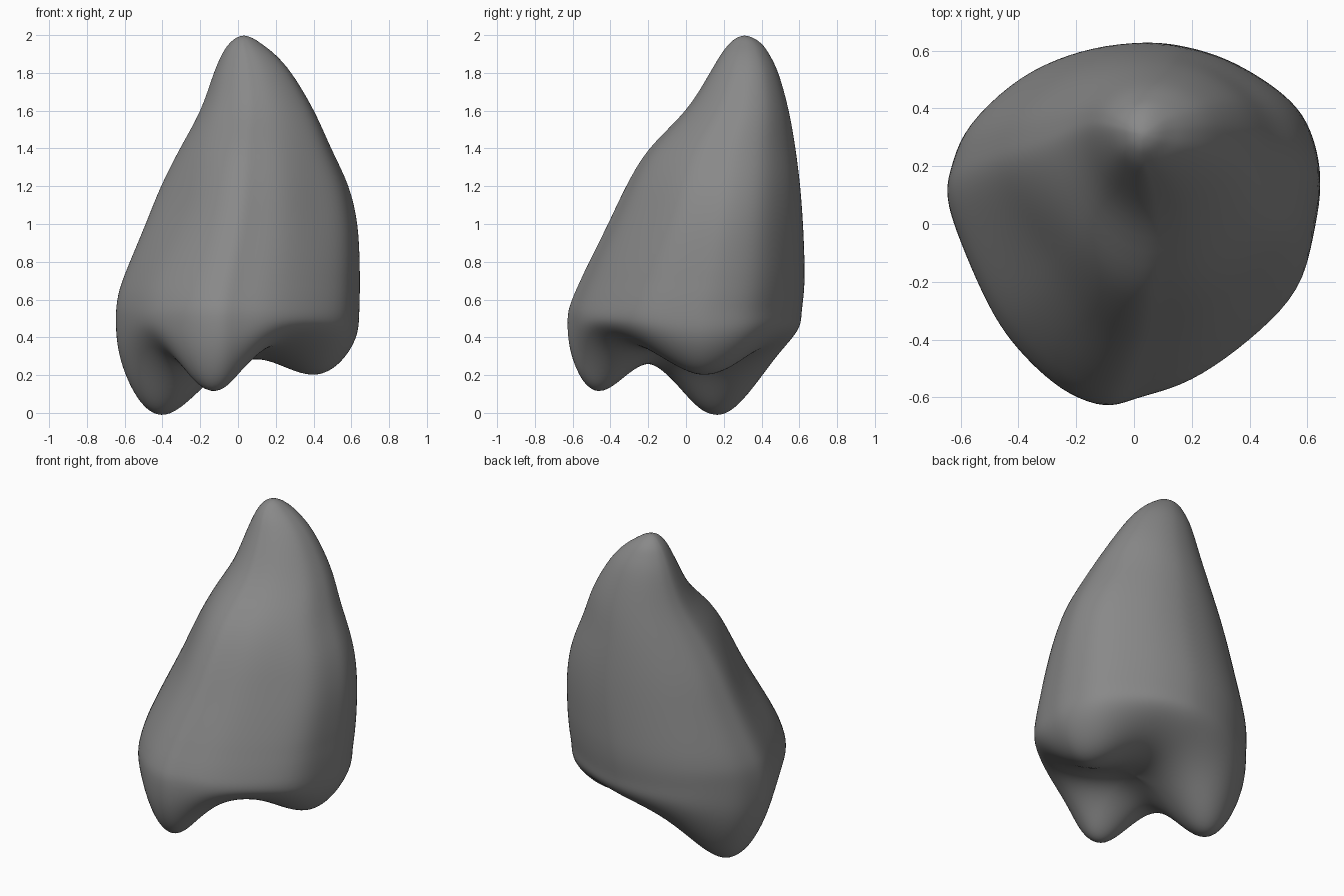
import bpy, bmesh, math

if "Cube" in bpy.data.objects:
    bpy.data.objects.remove(bpy.data.objects["Cube"])

# Widest cross-section, seen from above
OUTLINE = [(.645, .15), (.60, .32), (.50, .44), (.32, .555), (.15, .615), (0, .63),
           (-.2, .60), (-.4, .51), (-.57, .35), (-.63, .21), (-.645, .10), (-.60, -.05),
           (-.5, -.28), (-.4, -.43), (-.25, -.57), (-.10, -.63), (.02, -.60),
           (.2, -.54), (.4, -.40), (.57, -.22), (.63, 0)]
BASE = .53

# Wall levels: z, x min, x max, y min, y max
LEVELS = [(BASE, -.648, .642, -.632, .612), (.62, -.636, .645, -.598, .623),
          (.70, -.612, .645, -.562, .628),
          (.80, -.573, .645, -.515, .628), (1.0, -.49, .635, -.415, .62),
          (1.2, -.41, .59, -.32, .605), (1.4, -.31, .495, -.20, .58),
          (1.6, -.20, .405, 0, .545), (1.8, -.13, .285, .125, .49),
          (1.9, -.085, .195, .185, .44), (1.95, -.052, .13, .225, .405),
          (1.985, -.012, .078, .265, .358), (2.0, .03, .03, .31, .31)]

# Root cusps underneath: x, y, depth, spread
CUSPS = [(-.46, .17, .43, .23), (-.15, -.52, .36, .18),
         (.46, .10, .22, .22), (-.12, .42, .08, .25)]


def spline(pts, steps, closed=False):
    """Catmull-Rom resampling of a list of tuples."""
    n, out = len(pts), []
    for i in range(n if closed else n - 1):
        q = [pts[(i + k) % n] if closed else pts[min(max(i + k, 0), n - 1)]
             for k in (-1, 0, 1, 2)]
        for s in range(steps):
            t = s / steps
            out.append(tuple(.5 * (2 * b + (c - a) * t + (2 * a - 5 * b + 4 * c - d) * t * t
                                   + (3 * b - a - 3 * c + d) * t ** 3)
                             for a, b, c, d in zip(*q)))
    return out if closed else out + [pts[-1]]


def underside(x, y):
    return .40 - sum(d * math.exp(-((x - cx) ** 2 + (y - cy) ** 2) / (2 * w * w))
                     for cx, cy, d, w in CUSPS)


def pinch(angle, centre, width):
    d = (angle - math.radians(centre) + math.pi) % (2 * math.pi) - math.pi
    return math.exp(-(d / math.radians(width)) ** 2)


def wall_ring(level):
    z, x0, x1, y0, y1 = level
    fade = math.sin(math.pi * min(max((z - .6) / 1.2, 0), 1)) ** 2
    ring = []
    for x, y in SECTION:
        a = math.atan2(y, x)
        r = 1 - fade * (.06 * pinch(a, 213, 24) + .03 * pinch(a, 318, 25)
                        + .015 * pinch(a, 35, 22))
        u, v = x * r / .645, y * r / .63
        # the section gets rounder towards the tip
        k = .5 * min(max((z - 1.1) / .6, 0), 1)
        g = 1 - k + k / math.hypot(u, v)
        ring.append(((x0 + x1) / 2 + u * g * (x1 - x0) / 2,
                     (y0 + y1) / 2 + v * g * (y1 - y0) / 2, z))
    return ring


SECTION = spline(OUTLINE, 5, True)
walls = [wall_ring(l) for l in spline(LEVELS, 4)]

# Rounded underside, from the centre out to the lowest wall ring
lower = []
for i in range(37):
    s = math.sin(math.pi / 2 * i / 37)
    ring = []
    for x, y, _ in walls[0]:
        depth = BASE - underside(x * s, y * s)
        f = (1 - s ** (3.0 + 2 * depth)) ** (1 / (2.3 + 1.4 * depth))
        ring.append((x * s, y * s, BASE - depth * f))
    lower.append(ring)
low = min(p[2] for r in lower for p in r) + .008
lower = [[(x, y, BASE - (BASE - z) * BASE / (BASE - low) - .008) for x, y, z in r]
         for r in lower]

# Skin all the rings together
bm = bmesh.new()
rings = [[bm.verts.new(p) for p in r] for r in lower + walls]
n = len(SECTION)
for a, b in zip(rings, rings[1:]):
    for i in range(n):
        j = (i + 1) % n
        bm.faces.new((a[i], a[j], b[j], b[i]))
bmesh.ops.remove_doubles(bm, verts=bm.verts, dist=.0002)
bmesh.ops.recalc_face_normals(bm, faces=bm.faces)
for f in bm.faces:
    f.smooth = True
mesh = bpy.data.meshes.new("tooth_body")
bm.to_mesh(mesh)
bm.free()
body = bpy.data.objects.new("tooth_body", mesh)
bpy.context.collection.objects.link(body)

# Dark grey surface
mat = bpy.data.materials.new("dark_grey")
mat.diffuse_color = (.25, .25, .25, 1)
mat.use_nodes = True
mat.node_tree.nodes["Principled BSDF"].inputs["Base Color"].default_value = mat.diffuse_color
mesh.materials.append(mat)

# Soften the wall and rim transitions
mod = body.modifiers.new("soften", 'SMOOTH')
mod.factor = .5
mod.iterations = 12
